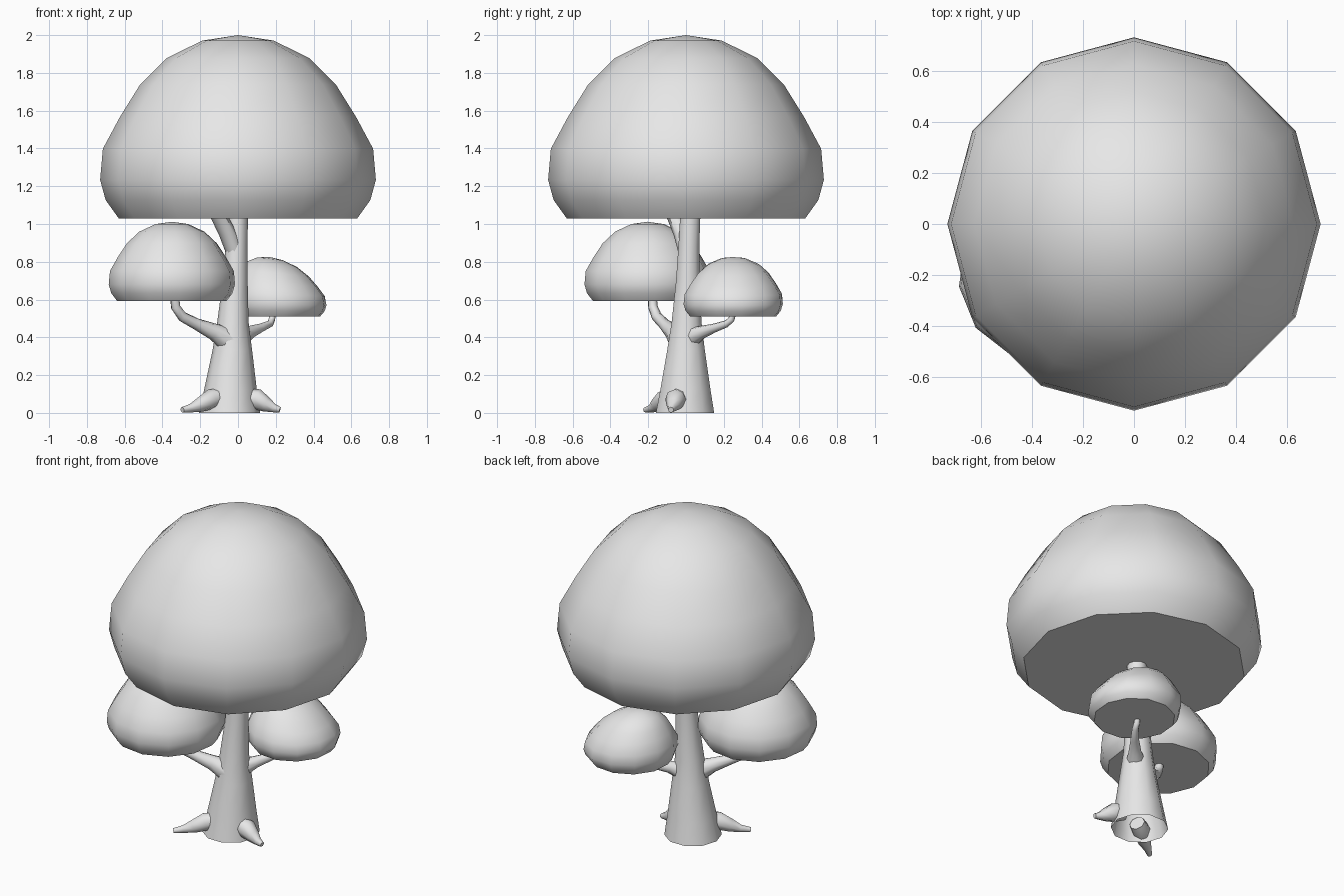
import bpy, bmesh, math
from mathutils import Vector, Matrix

if "Cube" in bpy.data.objects:
    bpy.data.objects.remove(bpy.data.objects["Cube"])

GREY = (0.8, 0.8, 0.8, 1)
mat = bpy.data.materials.new("plain grey")
mat.use_nodes = True
mat.diffuse_color = GREY
mat.node_tree.nodes["Principled BSDF"].inputs["Base Color"].default_value = GREY


def finish(bm, name, angle):
    bmesh.ops.recalc_face_normals(bm, faces=bm.faces)
    mesh = bpy.data.meshes.new(name)
    bm.to_mesh(mesh)
    bm.free()
    mesh.materials.append(mat)
    ob = bpy.data.objects.new(name, mesh)
    bpy.context.collection.objects.link(ob)
    bpy.ops.object.select_all(action='DESELECT')
    ob.select_set(True)
    bpy.context.view_layer.objects.active = ob
    bpy.ops.object.shade_smooth_by_angle(angle=math.radians(angle))


def skin(bm, rings):
    """Join consecutive rings of vertices with quads."""
    n = len(rings[0])
    for a, b in zip(rings, rings[1:]):
        for i in range(n):
            j = (i + 1) % n
            bm.faces.new((a[i], a[j], b[j], b[i]))


# Dome profile as (radius, height) fractions, from flat underside to the top
DOME = [(0.865, 0), (0.96, 0.1), (1, 0.21), (0.98, 0.38), (0.855, 0.555),
        (0.71, 0.73), (0.515, 0.875), (0.26, 0.97)]


def crown(name, centre, radius, height, turn=0, lean=0, sides=12):
    bm = bmesh.new()
    rings = []
    for r, h in DOME:
        ring = []
        for i in range(sides):
            a = math.radians(turn) + math.tau * i / sides
            ring.append(bm.verts.new((r * radius * math.cos(a), r * radius * math.sin(a), h * height)))
        rings.append(ring)
    skin(bm, rings)
    bm.faces.new(rings[0])
    tip = bm.verts.new((0, 0, height))
    for i in range(sides):
        bm.faces.new((rings[-1][i], rings[-1][(i + 1) % sides], tip))
    # Lean grows with height so the underside stays level
    for v in bm.verts:
        k = lean * v.co.z / height
        v.co.x, v.co.z = v.co.x - k * v.co.z, v.co.z - k * v.co.x
    bmesh.ops.translate(bm, verts=bm.verts, vec=centre)
    finish(bm, name, 40)


def limb(name, path, sides=8, level=False, caps=True):
    """Tapering tube along (x, y, z, radius) points."""
    bm = bmesh.new()
    pts = [Vector(p[:3]) for p in path]
    rings = []
    for k, p in enumerate(path):
        d = pts[min(k + 1, len(pts) - 1)] - pts[max(k - 1, 0)]
        rot = Matrix() if level else d.to_track_quat('Z', 'Y').to_matrix().to_4x4()
        ring = []
        for i in range(sides):
            a = math.tau * i / sides
            off = rot @ Vector((p[3] * math.cos(a), p[3] * math.sin(a), 0))
            ring.append(bm.verts.new(pts[k] + off))
        rings.append(ring)
    skin(bm, rings)
    if caps:
        bm.faces.new(rings[0])
        bm.faces.new(rings[-1])
    finish(bm, name, 50)


# Foliage
crown("main_crown", (0, 0, 1.03), 0.73, 0.97)
crown("front_right_crown", (-0.35, -0.203, 0.592), 0.337, 0.42, turn=7)
crown("back_left_crown", (0.207, 0.25, 0.51), 0.267, 0.315, turn=10, lean=0.12)

# Trunk, open underneath, with a short fork under the main crown
limb("trunk", [(-0.045, -0.005, 0, 0.162), (-0.04, -0.003, 0.12, 0.14),
               (-0.03, 0, 0.33, 0.105), (-0.027, 0.003, 0.48, 0.083),
               (-0.015, 0.01, 0.7, 0.066), (-0.008, 0.015, 0.88, 0.058),
               (-0.003, 0.023, 1.05, 0.056)], sides=10, level=True, caps=False)
limb("upper_fork", [(-0.012, 0.012, 0.84, 0.05), (-0.05, -0.015, 0.94, 0.05),
                    (-0.105, -0.06, 1.05, 0.048)], level=True)

# Side branches
limb("front_right_branch", [(-0.04, -0.02, 0.38, 0.075), (-0.13, -0.07, 0.43, 0.045),
                            (-0.22, -0.115, 0.47, 0.031), (-0.295, -0.155, 0.51, 0.028),
                            (-0.33, -0.175, 0.56, 0.026), (-0.335, -0.178, 0.61, 0.025)])
limb("back_left_branch", [(-0.01, 0.01, 0.39, 0.065), (0.06, 0.08, 0.425, 0.036),
                          (0.12, 0.15, 0.449, 0.024), (0.17, 0.215, 0.472, 0.019),
                          (0.18, 0.24, 0.495, 0.018), (0.182, 0.25, 0.53, 0.017)])

# Teardrop roots
limb("right_root", [(-0.09, -0.08, 0.085, 0.045), (-0.145, -0.11, 0.072, 0.054),
                    (-0.2, -0.15, 0.044, 0.04), (-0.25, -0.18, 0.025, 0.023),
                    (-0.295, -0.215, 0.016, 0.015)])
limb("left_root", [(0.04, -0.04, 0.085, 0.045), (0.1, -0.055, 0.072, 0.056),
                   (0.15, -0.065, 0.044, 0.04), (0.19, -0.075, 0.025, 0.023),
                   (0.222, -0.08, 0.016, 0.015)])
